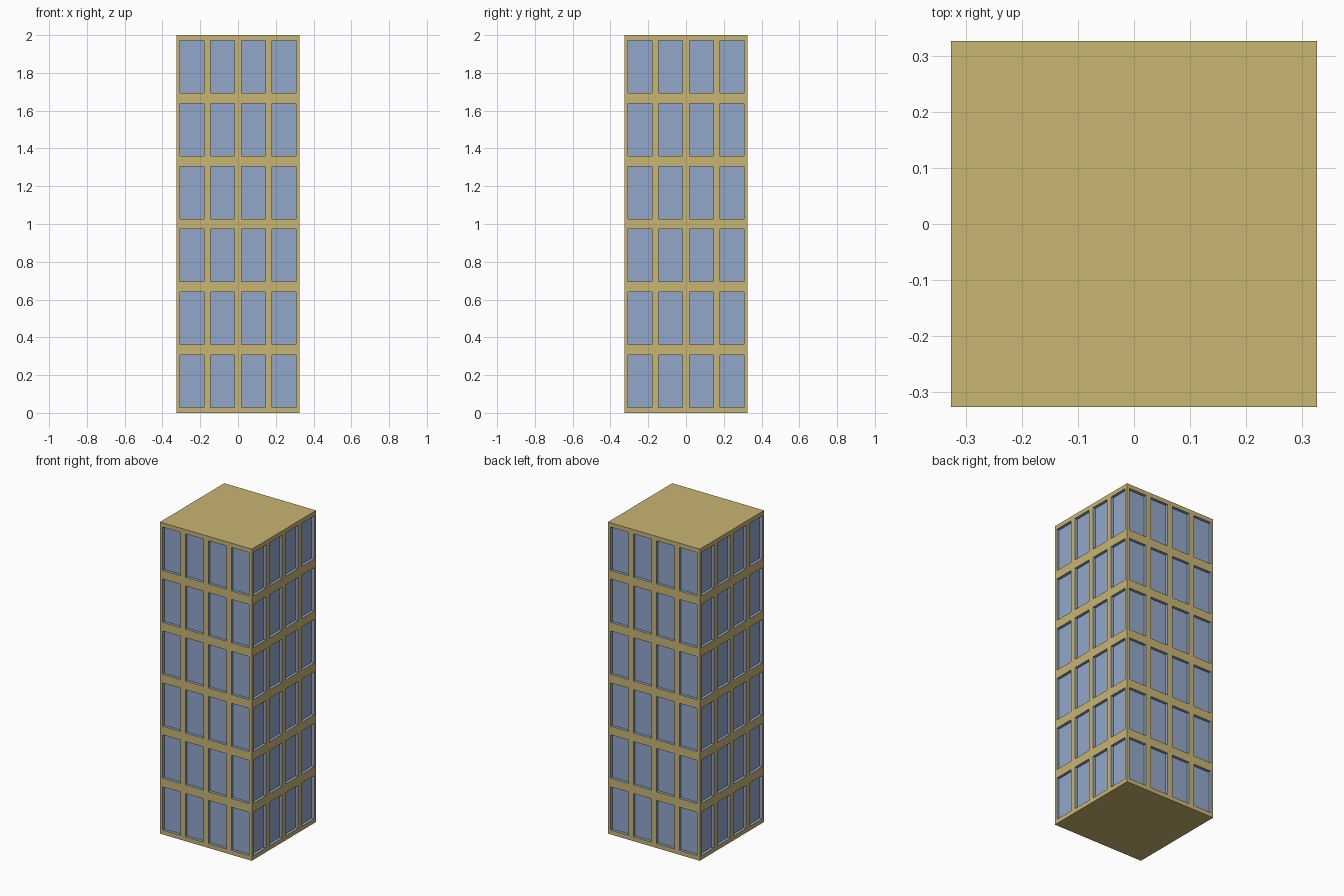
import bpy, bmesh
from math import pi
from mathutils import Matrix, Vector

if "Cube" in bpy.data.objects:
    bpy.data.objects.remove(bpy.data.objects["Cube"])

HALF, HEIGHT = 0.326, 2.0
COLS, ROWS = 4, 6
DEPTH = 0.018
WIN_W, WIN_H = 0.127, 0.278


def material(name, rgb):
    m = bpy.data.materials.new(name)
    m.diffuse_color = (*rgb, 1)
    m.use_nodes = True
    m.node_tree.nodes["Principled BSDF"].inputs["Base Color"].default_value = m.diffuse_color
    return m


bm = bmesh.new()

# Front wall: a grid of bays standing upright
place = Matrix.Translation((0, -HALF, HEIGHT / 2)) @ Matrix.Rotation(pi / 2, 4, 'X')
place = place @ Matrix.Diagonal((HALF, HEIGHT / 2, 1, 1))
bmesh.ops.create_grid(bm, x_segments=COLS, y_segments=ROWS, size=1, matrix=place)
bm.normal_update()
windows = bm.faces[:]

# Windows: shrink each bay to its opening, then push it inwards
bmesh.ops.inset_individual(bm, faces=windows, thickness=0.005)
for f in windows:
    c = f.calc_center_median()
    for v in f.verts:
        v.co.x = c.x + (WIN_W / 2 if v.co.x > c.x else -WIN_W / 2)
        v.co.z = c.z + (WIN_H / 2 if v.co.z > c.z else -WIN_H / 2)
bm.normal_update()
reveals = bmesh.ops.extrude_discrete_faces(bm, faces=windows)["faces"]
for f in reveals:
    f.material_index = 1
    for e in f.edges:
        for side in e.link_faces:
            side.material_index = 1
    bmesh.ops.translate(bm, verts=f.verts, vec=Vector((0, DEPTH, 0)))

# Other three walls
wall = bm.verts[:] + bm.edges[:] + bm.faces[:]
for i in range(1, 4):
    copy = bmesh.ops.duplicate(bm, geom=wall)["geom"]
    verts = [g for g in copy if isinstance(g, bmesh.types.BMVert)]
    bmesh.ops.rotate(bm, verts=verts, cent=(0, 0, 0),
                     matrix=Matrix.Rotation(i * pi / 2, 3, 'Z'))
bmesh.ops.remove_doubles(bm, verts=bm.verts, dist=0.0001)

# Roof and base close the open rims
rims = [e for e in bm.edges if e.is_boundary]
bmesh.ops.holes_fill(bm, edges=rims, sides=0)
bmesh.ops.recalc_face_normals(bm, faces=bm.faces)

mesh = bpy.data.meshes.new("tower_block")
bm.to_mesh(mesh)
bm.free()
tower = bpy.data.objects.new("tower_block", mesh)
bpy.context.collection.objects.link(tower)
mesh.materials.append(material("sandstone", (0.58, 0.46, 0.17)))
mesh.materials.append(material("window_glass", (0.29, 0.39, 0.60)))
